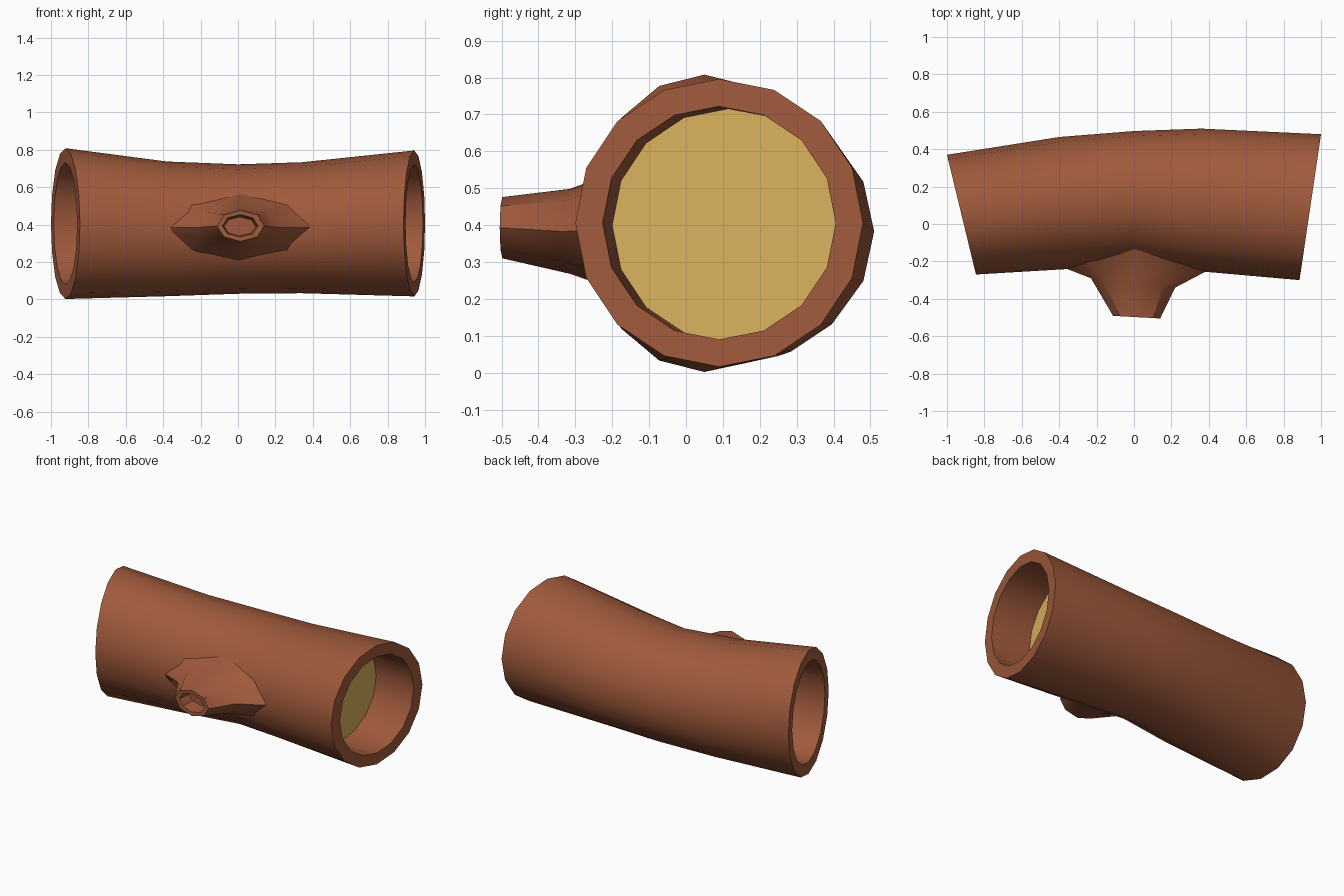
import bpy, bmesh, math
from mathutils import Vector

if "Cube" in bpy.data.objects:
    bpy.data.objects.remove(bpy.data.objects["Cube"])


def material(name, color):
    m = bpy.data.materials.new(name)
    m.diffuse_color = (*color, 1)
    m.use_nodes = True
    m.node_tree.nodes["Principled BSDF"].inputs["Base Color"].default_value = m.diffuse_color
    return m


bark = material("brown_bark", (0.35, 0.102, 0.045))
heart = material("tan_heartwood", (0.70, 0.44, 0.115))


def loft(name, rings, mats, cap_indices):
    """Bridge a list of point rings; each cap gets a material index or None (open)."""
    bm = bmesh.new()
    vs = [[bm.verts.new(p) for p in r] for r in rings]
    n = len(vs[0])
    for a, b in zip(vs, vs[1:]):
        for i in range(n):
            j = (i + 1) % n
            bm.faces.new((a[i], a[j], b[j], b[i]))
    for ring, idx in zip((vs[0], vs[-1]), cap_indices):
        if idx is not None:
            bm.faces.new(ring).material_index = idx
    bmesh.ops.recalc_face_normals(bm, faces=bm.faces)
    me = bpy.data.meshes.new(name)
    bm.to_mesh(me)
    bm.free()
    ob = bpy.data.objects.new(name, me)
    bpy.context.collection.objects.link(ob)
    for m in mats:
        me.materials.append(m)
    bpy.ops.object.select_all(action='DESELECT')
    ob.select_set(True)
    bpy.context.view_layer.objects.active = ob
    bpy.ops.object.shade_smooth_by_angle(angle=math.radians(40))
    return ob


def trunk_ring(center, ux, uy, rz, s=1.0):
    """16-sided section: (ux, uy) is the sideways half axis, rz the vertical one."""
    c = Vector(center)
    ring = []
    for i in range(16):
        a = math.tau * i / 16
        ring.append(c + s * Vector((ux * math.cos(a), uy * math.cos(a), rz * math.sin(a))))
    return ring


# Hollow trunk: recessed disc, rim, bent bark, rim, recessed disc
left = ((-0.9225, 0.05, 0.405), -0.0775, 0.32, 0.403)
right = ((0.9425, 0.09, 0.406), 0.0575, 0.39, 0.39)
loft("hollow_log", [
    trunk_ring((-0.655, 0.085, 0.39), -0.05, 0.27, 0.315),
    trunk_ring(*left, s=0.81),
    trunk_ring(*left),
    trunk_ring((-0.38, 0.112, 0.377), -0.02, 0.353, 0.36),
    trunk_ring((0.0, 0.15, 0.376), 0.0, 0.347, 0.346),
    trunk_ring((0.34, 0.13, 0.383), 0.02, 0.38, 0.35),
    trunk_ring(*right),
    trunk_ring(*right, s=0.81),
    trunk_ring((0.665, 0.115, 0.40), 0.035, 0.315, 0.315),
], [bark, heart], (1, 1))


def branch_ring(cx, y, cz, rx, rz, slope=0.0, sink=0.0):
    """8-sided section facing the front; slope tilts it, sink pushes top and bottom back."""
    ring = []
    for i in range(8):
        a = math.tau * i / 8
        ring.append((cx + rx * math.cos(a),
                     y + slope * math.cos(a) + sink * math.sin(a) ** 2,
                     cz + rz * math.sin(a)))
    return ring


# Broken branch stub with a flared base and a hollow tip
loft("branch_stub", [
    branch_ring(0.01, -0.225, 0.385, 0.42, 0.19, -0.005, 0.12),
    branch_ring(-0.005, -0.315, 0.383, 0.225, 0.115, -0.025),
    branch_ring(0.014, -0.498, 0.393, 0.126, 0.083, -0.007),
    branch_ring(0.012, -0.496, 0.393, 0.095, 0.06, -0.006),
    branch_ring(0.01, -0.40, 0.39, 0.085, 0.05),
], [bark], (None, 0))
